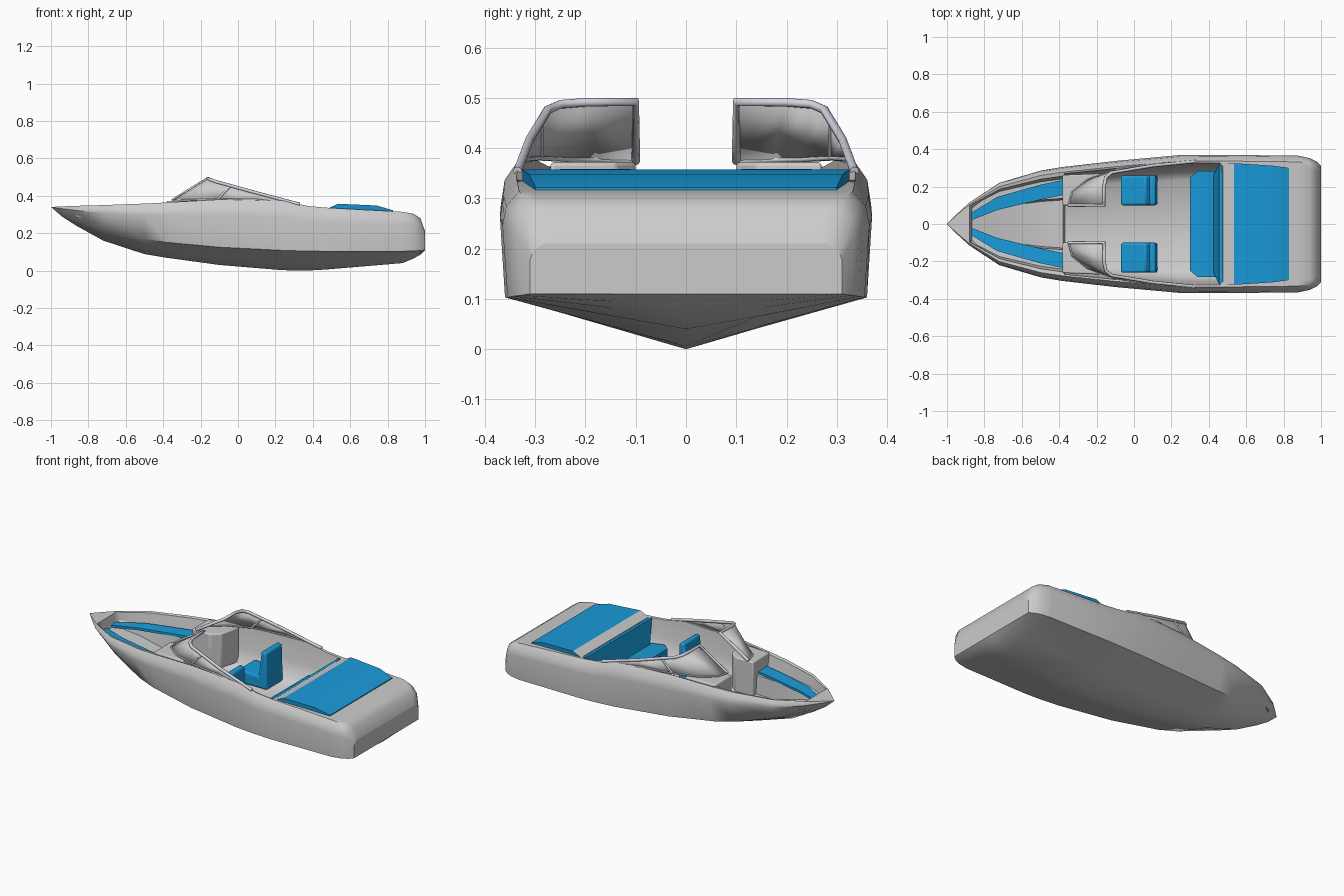
import bpy, bmesh, math

if "Cube" in bpy.data.objects:
    bpy.data.objects.remove(bpy.data.objects["Cube"])

def material(name, color):
    m = bpy.data.materials.new(name)
    m.diffuse_color = color
    m.use_nodes = True
    m.node_tree.nodes["Principled BSDF"].inputs["Base Color"].default_value = m.diffuse_color
    return m

BLUE = material("blue_vinyl", (0.01, 0.33, 0.70, 1))
GREY = material("grey_shell", (0.6, 0.6, 0.6, 1))
FRAME = material("frame_metal", (0.66, 0.66, 0.74, 1))

def finish(name, bm, mats=(), angle=35, bevel=0, solid=0):
    bmesh.ops.remove_doubles(bm, verts=bm.verts, dist=1e-4)
    bmesh.ops.recalc_face_normals(bm, faces=bm.faces)
    me = bpy.data.meshes.new(name)
    bm.to_mesh(me)
    bm.free()
    for m in mats:
        me.materials.append(m)
    me.shade_smooth()
    me.set_sharp_from_angle(angle=math.radians(angle))
    ob = bpy.data.objects.new(name, me)
    bpy.context.collection.objects.link(ob)
    if solid:
        s = ob.modifiers.new("thickness", 'SOLIDIFY')
        s.thickness, s.offset = solid, 0
    if bevel:
        b = ob.modifiers.new("bevel", 'BEVEL')
        b.width, b.segments = bevel, 3
    return ob

def loft(name, rows, closed=False, cap=False, **kw):
    """Skin rows of points."""
    bm = bmesh.new()
    v = [[bm.verts.new(p) for p in r] for r in rows]
    n = len(rows[0])
    for a, b in zip(v, v[1:]):
        for i in range(n if closed else n - 1):
            j = (i + 1) % n
            bm.faces.new((a[i], a[j], b[j], b[i]))
    if cap:
        bm.faces.new(v[0])
        bm.faces.new(v[-1])
    return finish(name, bm, **kw)

def prism(name, profile, yc=0, **kw):
    """Side profile of (x, z, half width) spanned across y."""
    rows = [[(x, yc + s * w, z) for x, z, w in profile] for s in (-1, 1)]
    return loft(name, rows, closed=True, cap=True, **kw)

def tube(name, pts, radius):
    cu = bpy.data.curves.new(name, 'CURVE')
    cu.dimensions = '3D'
    cu.bevel_depth, cu.bevel_resolution, cu.use_fill_caps = radius, 2, True
    sp = cu.splines.new('POLY')
    sp.points.add(len(pts) - 1)
    for p, co in zip(sp.points, pts):
        p.co = (*co, 1)
    cu.materials.append(FRAME)
    ob = bpy.data.objects.new(name, cu)
    bpy.context.collection.objects.link(ob)

# Hull and cockpit liner: one section loop per station
# x, half beam, sheer z, keel z, chine y, chine z, kind of interior
stations = [
    (-1.0, 0, .34, .34, 0, .34, "deck"),
    (-.94, .06, .343, .288, .03, .305, "deck"),
    (-.88, .115, .346, .25, .065, .275, "deck"),
    (-.865, .125, .346, .24, .07, .268, "bow"),
    (-.72, .22, .35, .16, .15, .22, "bow"),
    (-.5, .285, .358, .088, .235, .17, "bow"),
    (-.38, .305, .364, .068, .265, .15, "bow"),
    (-.37, .306, .365, .067, .266, .15, "main"),
    (-.1, .337, .38, .03, .312, .125, "main"),
    (.24, .368, .374, .002, .35, .108, "main"),
    (.37, .37, .346, 0, .357, .104, "main"),
    (.46, .37, .337, .005, .36, .103, "main"),
    (.475, .37, .336, .006, .36, .103, "deck"),
    (.88, .365, .314, .04, .355, .103, "deck"),
    (.94, .352, .303, .065, .345, .105, "deck"),
    (.975, .335, .28, .085, .33, .107, "deck"),
    (1.0, .31, .21, .11, .31, .11, "deck"),
]

def section(x, B, S, K, C, Cz, kind):
    h = S - Cz
    half = [(0, K), (.4 * C, K + .4 * (Cz - K)), (C, Cz), (B, Cz + .68 * h),
            (.98 * B, S - .14 * h), (.91 * B, S)]
    if kind == "bow":
        f = min(.28, max(K + .08, .17))
        half += [(.84 * B, S - .004), (.79 * B, .285), (.45 * B, .28),
                 (.42 * B, f), (0, f)]
    elif kind == "main":
        f = max(.12, K + .085)
        half += [(.88 * B, S - .004), (.84 * B, .24), (.77 * B, f + .035),
                 (.64 * B, f), (0, f)]
    else:
        half += [(.84 * B, S), (.7 * B, S), (.5 * B, S), (.3 * B, S), (0, S)]
    return ([(x, y, z) for y, z in half] +
            [(x, -y, z) for y, z in half[-2:0:-1]])

loft("hull", [section(*s) for s in stations], closed=True, cap=False, angle=40)
end = section(*stations[-1])
bm = bmesh.new()
bm.faces.new([bm.verts.new(p) for p in end])
finish("transom", bm)

# Sun pad on the aft deck, with a grey sloping front edge
pad = prism("sun_pad", [(.475, .33, .325), (.535, .357, .325), (.74, .348, .312),
                        (.83, .322, .30), (.83, .30, .30), (.475, .30, .325)],
            mats=(BLUE, GREY), angle=20)
for p in pad.data.polygons:
    if p.center.x < .51 and p.normal.z > .5 and len(p.vertices) == 4:
        p.material_index = 1

# Rear bench
prism("rear_bench_seat", [(.30, .13, .25), (.30, .215, .25), (.34, .215, .283),
                          (.45, .20, .283), (.45, .13, .25)], mats=(BLUE,))
prism("rear_bench_back", [(.42, .18, .25), (.455, .334, .322), (.472, .334, .322),
                          (.472, .18, .25)], mats=(BLUE,))

for side, tag in ((1, "port"), (-1, "starboard")):
    def flip(pts):
        return [(x, side * y, z) for x, y, z in pts]

    # Bow cushions
    edge = [(-.87, .02, .06), (-.73, .075, .145), (-.5, .13, .21), (-.38, .155, .235)]
    rows = [flip([(x, a, .28), (x, a, .294), (x, b, .297), (x, b, .28)])
            for x, a, b in edge]
    loft("bow_cushion_" + tag, rows, closed=True, cap=True, mats=(BLUE,))

    # Dash consoles either side of the walkway
    plan = [(-.382, .10), (-.26, .10), (-.21, .14), (-.18, .27), (-.382, .262)]
    rows = [flip([(x, y, z) for x, y in plan]) for z in (.16, .372)]
    loft("console_" + tag, rows, closed=True, cap=True, bevel=.008)

    # Front seats
    prism("seat_" + tag, [(-.07, .13, .08), (-.07, .212, .08), (.065, .20, .08),
                          (.085, .36, .08), (.118, .355, .08), (.125, .13, .08)],
          yc=side * .18, mats=(BLUE,), bevel=.012)

    # Wraparound windshield
    base = flip([(-.35, .10, .374), (-.33, .17, .376), (-.25, .235, .377),
                 (-.1, .29, .38), (.1, .32, .378), (.33, .335, .352)])
    top = flip([(-.16, .10, .492), (-.16, .20, .491), (-.15, .25, .487),
                (-.12, .275, .476), (.1, .312, .415), (.33, .335, .354)])
    loft("windshield_glass_" + tag, [base, top], solid=.003)
    tube("windshield_frame_" + tag, [base[0]] + top, .009)
    tube("windshield_base_" + tag, base, .005)
    tube("windshield_strut_" + tag,
         flip([(-.04, .29, .452), (-.11, .288, .38)]), .006)
